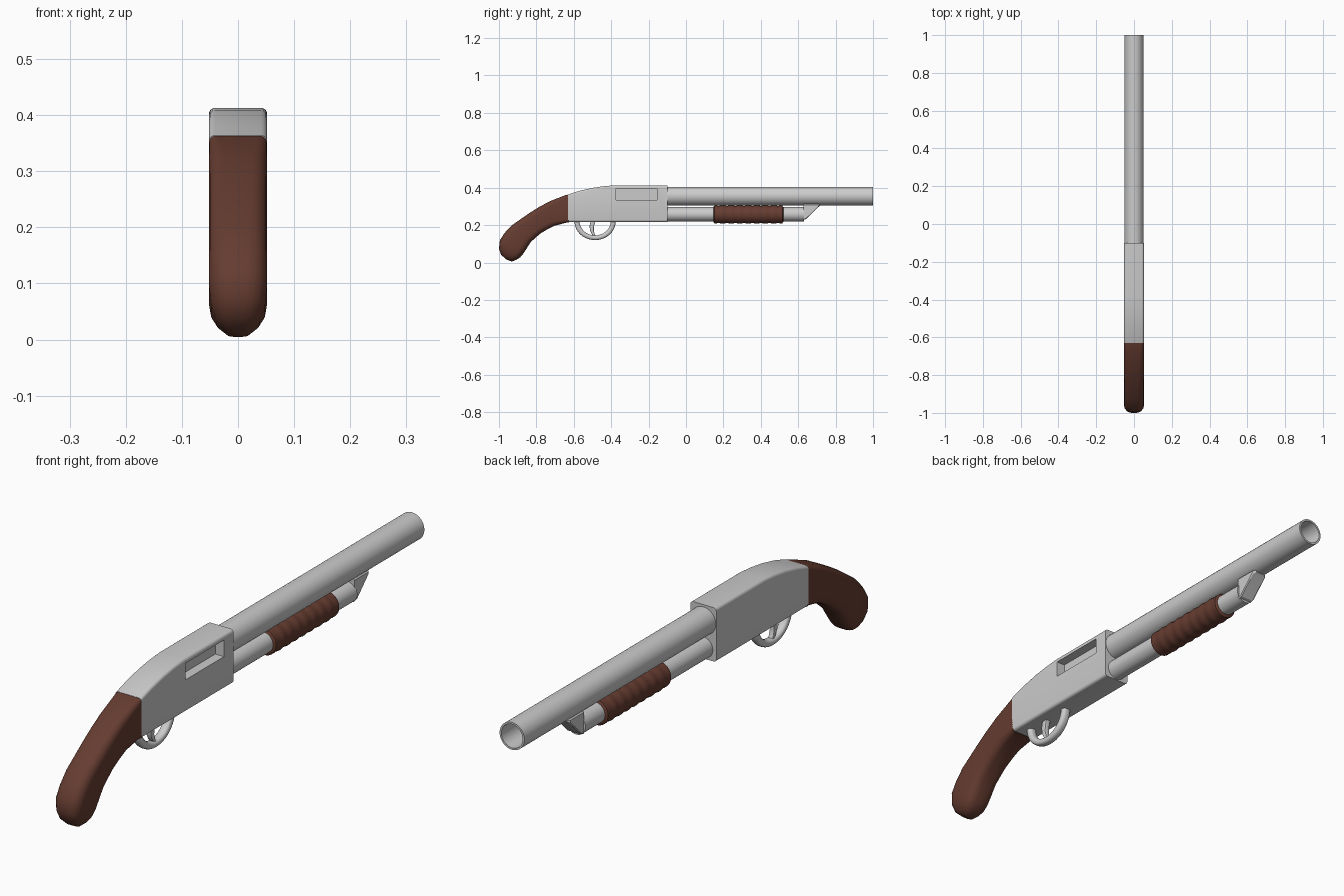
import bpy, bmesh, math
from mathutils import Vector

if "Cube" in bpy.data.objects:
    bpy.data.objects.remove(bpy.data.objects["Cube"])

brown = bpy.data.materials.new("dark_wood")
brown.diffuse_color = (0.13, 0.045, 0.03, 1)
brown.use_nodes = True
brown.node_tree.nodes["Principled BSDF"].inputs["Base Color"].default_value = brown.diffuse_color


def finish(name, bm, mat=None, angle=35):
    bmesh.ops.recalc_face_normals(bm, faces=bm.faces)
    me = bpy.data.meshes.new(name)
    bm.to_mesh(me)
    bm.free()
    ob = bpy.data.objects.new(name, me)
    bpy.context.collection.objects.link(ob)
    if mat:
        me.materials.append(mat)
    bpy.ops.object.select_all(action='DESELECT')
    ob.select_set(True)
    bpy.context.view_layer.objects.active = ob
    bpy.ops.object.shade_smooth_by_angle(angle=math.radians(angle))
    return ob


def loft(name, stations, mat=None, steps=4, angle=35):
    """Rounded-rectangle sections: (top yz, bottom yz, half width, corner radius)."""
    bm = bmesh.new()
    rings = []
    for top, bot, w, r in stations:
        a, b = Vector((0, *top)), Vector((0, *bot))
        mid, up, h = (a + b) / 2, (a - b).normalized(), (a - b).length / 2
        ring = []
        for q, (sx, sz) in enumerate(((1, 1), (-1, 1), (-1, -1), (1, -1))):
            for i in range(steps + 1):
                t = math.pi / 2 * (q + i / steps)
                x = sx * (w - r) + r * math.cos(t)
                z = sz * (h - r) + r * math.sin(t)
                ring.append(bm.verts.new(mid + up * z + Vector((x, 0, 0))))
        rings.append(ring)
    n = len(rings[0])
    for p, q in zip(rings, rings[1:]):
        for i in range(n):
            bm.faces.new((p[i], p[(i + 1) % n], q[(i + 1) % n], q[i]))
    bm.faces.new(rings[0])
    bm.faces.new(rings[-1])
    return finish(name, bm, mat, angle)


def lathe(name, profile, zc, mat=None, n=32, angle=35):
    """Revolve (y, radius) points about the y axis at height zc, capping both ends."""
    bm = bmesh.new()
    rings = [[bm.verts.new((r * math.cos(math.tau * i / n), y, zc + r * math.sin(math.tau * i / n)))
              for i in range(n)] for y, r in profile]
    for p, q in zip(rings, rings[1:]):
        for i in range(n):
            bm.faces.new((p[i], p[(i + 1) % n], q[(i + 1) % n], q[i]))
    bm.faces.new(rings[0])
    bm.faces.new(rings[-1])
    return finish(name, bm, mat, angle)


# Barrel (hollow) and the tube below it
lathe("barrel", [(-0.12, 0.05), (1, 0.05), (1, 0.043), (-0.11, 0.043)], 0.355)
lathe("magazine_tube", [(-0.12, 0.038), (0.632, 0.038)], 0.258)

# Ribbed wooden pump grip
ribs = [(0.147, 0.04), (0.152, 0.047)]
for i in range(1, 32):
    ribs.append((0.152 + 0.363 * i / 32, 0.0475 + 0.0018 * math.cos(i * math.pi / 2)))
ribs += [(0.515, 0.047), (0.52, 0.04)]
lathe("pump_grip", ribs, 0.257, brown, angle=50)

# Receiver body with an arched top toward the stock
tops = [(-0.63, 0.364), (-0.57, 0.383), (-0.5, 0.399), (-0.44, 0.408), (-0.38, 0.413), (-0.1, 0.413)]
receiver = loft("receiver", [((y, z), (y, 0.217), 0.052, 0.011) for y, z in tops])

# Ejection port cut into the right side only
bm = bmesh.new()
bmesh.ops.create_cube(bm, size=1)
for v in bm.verts:
    v.co = Vector((0.067 + v.co.x * 0.1, -0.265 + v.co.y * 0.22, 0.365 + v.co.z * 0.06))
cutter = finish("port_cutter", bm)
cutter.hide_render = True
mod = receiver.modifiers.new("port", 'BOOLEAN')
mod.operation, mod.object, mod.solver = 'DIFFERENCE', cutter, 'EXACT'
bpy.context.view_layer.objects.active = receiver
# apply before any smoothing modifier so the port edges stay sharp
bpy.ops.object.modifier_move_to_index(modifier="port", index=0)
bpy.ops.object.modifier_apply(modifier="port")
bpy.data.objects.remove(cutter)
bpy.ops.object.select_all(action='DESELECT')
receiver.select_set(True)
bpy.ops.object.shade_smooth_by_angle(angle=math.radians(35))

# Curved wooden pistol stock
loft("stock", [
    ((-0.625, 0.364), (-0.625, 0.215), 0.052, 0.011),
    ((-0.645, 0.36), (-0.64, 0.213), 0.052, 0.018),
    ((-0.73, 0.327), (-0.705, 0.196), 0.052, 0.026),
    ((-0.785, 0.297), (-0.74, 0.178), 0.052, 0.028),
    ((-0.835, 0.266), (-0.78, 0.154), 0.052, 0.03),
    ((-0.93, 0.2), (-0.83, 0.11), 0.052, 0.032),
    ((-0.97, 0.158), (-0.852, 0.075), 0.052, 0.034),
    ((-0.995, 0.12), (-0.872, 0.045), 0.052, 0.036),
    ((-1, 0.075), (-0.887, 0.027), 0.048, 0.036),
    ((-0.989, 0.042), (-0.907, 0.015), 0.038, 0.03),
    ((-0.962, 0.017), (-0.932, 0.005), 0.02, 0.012),
], brown, angle=60)

# Trigger guard loop and trigger
guard = []
for i in range(25):
    t = math.pi * (1 + i / 24)
    c, s = math.cos(t), math.sin(t)
    guard.append(((-0.486 + 0.083 * c, 0.22 + 0.075 * s),
                  (-0.486 + 0.11 * c, 0.22 + 0.1 * s), 0.016, 0.011))
loft("trigger_guard", guard, steps=3, angle=60)
trig = [(-0.496, 0.225, 0.013), (-0.504, 0.195, 0.012), (-0.503, 0.17, 0.01),
        (-0.495, 0.15, 0.008), (-0.483, 0.135, 0.005)]
loft("trigger", [((y + w, z), (y - w, z), 0.01, 0.004) for y, z, w in trig], steps=2)

# Wedge bracket joining the magazine tube to the barrel
loft("barrel_bracket", [
    ((0.628, 0.312), (0.628, 0.228), 0.03, 0.004),
    ((0.642, 0.312), (0.642, 0.232), 0.03, 0.004),
    ((0.708, 0.312), (0.708, 0.297), 0.03, 0.004),
    ((0.718, 0.312), (0.718, 0.304), 0.02, 0.003),
], steps=1, angle=25)
